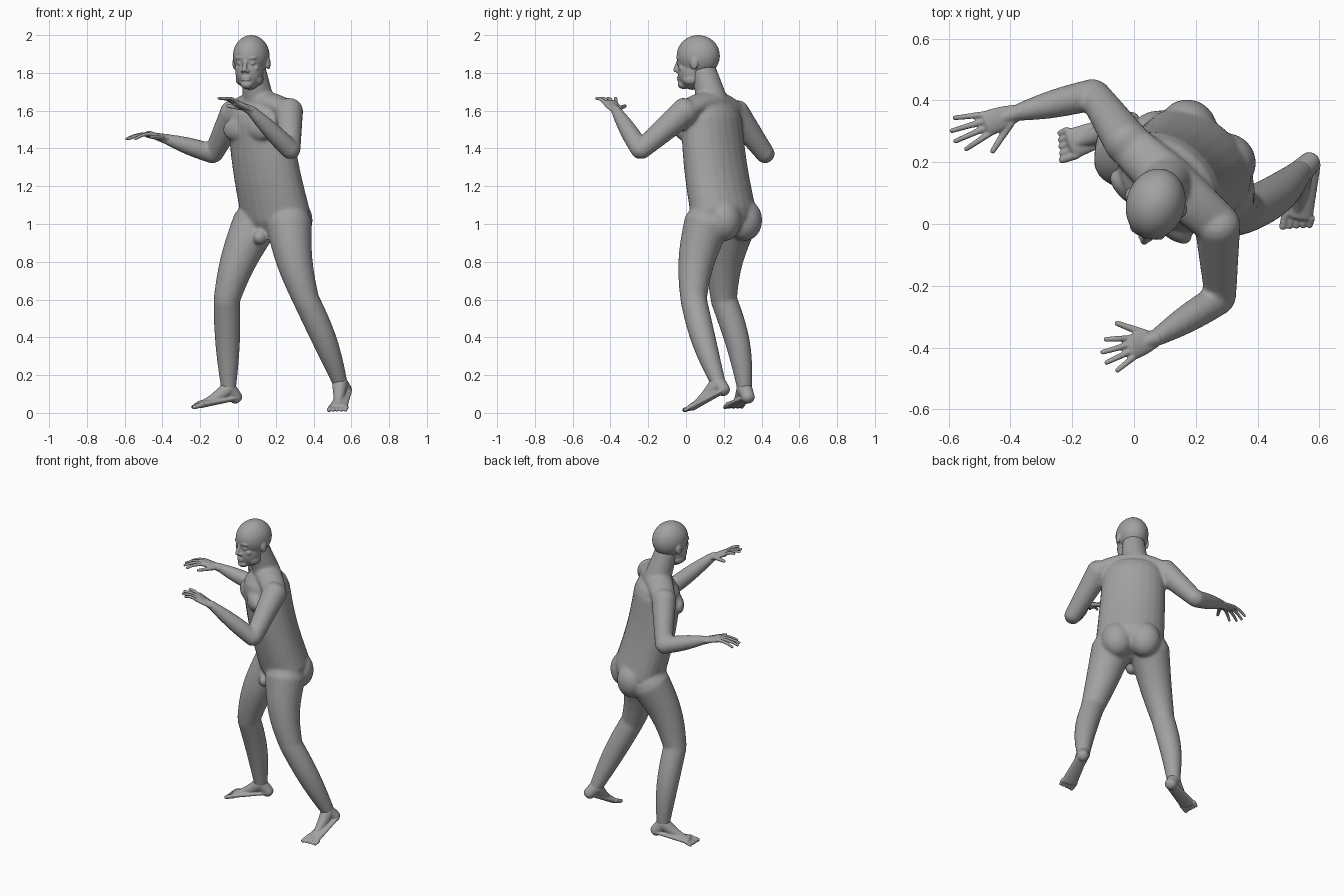
import bpy, bmesh, math
from mathutils import Vector, Matrix

cube = bpy.data.objects.get("Cube")
if cube:
    bpy.data.objects.remove(cube, do_unlink=True)

tone = (0.36, 0.36, 0.36, 1)
grey = bpy.data.materials.new("plain grey")
grey.use_nodes = True
grey.diffuse_color = tone
grey.node_tree.nodes["Principled BSDF"].inputs["Base Color"].default_value = tone

UP = Vector((0, 0, 1))
FACING = Vector((-.66, -.75, 0))


def frame(origin, yaw):
    """Local frame whose -y axis is the facing direction."""
    return Matrix.Translation(origin) @ Matrix.Rotation(math.radians(yaw), 4, 'Z')


def ball(bm, space, position, radii):
    matrix = space @ Matrix.Translation(position) @ Matrix.Diagonal(radii).to_4x4()
    bmesh.ops.create_icosphere(bm, subdivisions=4, radius=1, matrix=matrix)


def limb(bm, start, end, thick, thin, bulge=0, bow=(0, 0, 0), flat=1, front=UP,
         sides=24, steps=12):
    """Tapered, bowed, dome-ended form; flat squeezes it along the front vector."""
    start, end, bow = Vector(start), Vector(end), Vector(bow)
    rings = []

    def add_ring(t, scale=1, overshoot=0):
        swell = math.sin(math.pi * t)
        tangent = (end - start + bow * math.pi * math.cos(math.pi * t)).normalized()
        radius = thick + (thin - thick) * t + bulge * swell
        centre = start.lerp(end, t) + bow * swell + tangent * overshoot * radius * flat
        side = front.cross(tangent).normalized()
        ahead = tangent.cross(side) * flat
        angles = [math.tau * k / sides for k in range(sides)]
        rings.append([bm.verts.new(centre + (side * math.cos(a) + ahead * math.sin(a))
                                   * radius * scale) for a in angles])

    dome = [(math.cos(a), math.sin(a) * .8) for a in (.45, .9, 1.3)]
    for scale, height in reversed(dome):
        add_ring(0, scale, -height)
    for k in range(steps + 1):
        add_ring(k / steps)
    for scale, height in dome:
        add_ring(1, scale, height)
    for lower, upper in zip(rings, rings[1:]):
        for k in range(sides):
            n = (k + 1) % sides
            bm.faces.new((lower[k], lower[n], upper[n], upper[k]))
    bm.faces.new(reversed(rings[0]))
    bm.faces.new(rings[-1])


def finish(bm, name, voxel, smoothing):
    """Fuse the overlapping forms into one smooth skin."""
    bmesh.ops.recalc_face_normals(bm, faces=bm.faces)
    mesh = bpy.data.meshes.new(name)
    bm.to_mesh(mesh)
    bm.free()
    mesh.materials.append(grey)
    mesh.shade_smooth()
    part = bpy.data.objects.new(name, mesh)
    bpy.context.scene.collection.objects.link(part)
    fuse = part.modifiers.new("fuse", 'REMESH')
    fuse.mode = 'VOXEL'
    fuse.voxel_size = voxel
    fuse.use_smooth_shade = True
    soften = part.modifiers.new("soften", 'SMOOTH')
    soften.factor = .5
    soften.iterations = smoothing


def directions(back, tip, sign):
    """Level forward direction, and the direction towards the thumb or big toe."""
    forward = tip - back
    forward.z = 0
    forward.normalize()
    return forward, forward.cross(UP) * sign


def build_hand(name, wrist, knuckles, sign, reach, lift):
    bm = bmesh.new()
    forward, across = directions(wrist, knuckles, sign)
    limb(bm, wrist, knuckles, .028, .042, bulge=.003, flat=.45)
    limb(bm, wrist, wrist.lerp(knuckles, .5), .027, .02)
    # Four fingers fan out from the knuckles
    for place in (-1.5, -.5, .5, 1.5):
        base = knuckles + across * place * .021
        length = reach - .012 * place ** 2
        tip = knuckles + forward * length + across * place * .036 + UP * lift
        limb(bm, base, tip, .011, .008, bow=UP * .008, sides=12)
    # Thumb
    base = wrist.lerp(knuckles, .3) + across * .025
    tip = knuckles + forward * .015 + across * .09 - UP * .015
    limb(bm, base, tip, .014, .009, sides=12)
    finish(bm, name, .004, 3)


def build_foot(name, ankle, heel, toe_base, sign):
    bm = bmesh.new()
    forward, across = directions(heel, toe_base, sign)
    limb(bm, ankle, heel, .04, .035)
    limb(bm, heel, toe_base, .036, .05, flat=.4)
    limb(bm, ankle, toe_base, .042, .016, bow=UP * -.012)
    # Toes, from the big one outwards
    for k in range(5):
        spread = across * (.038 - .021 * k)
        tip = toe_base + forward * (.05 - .006 * k) + spread - UP * .015
        thick = .012 if k else .015
        limb(bm, toe_base + spread, tip, thick, thick * .8, sides=12)
    finish(bm, name, .004, 4)


# Torso, turned towards the figure's right
body = bmesh.new()
neck_base = Vector((.11, .14, 1.65))
limb(body, (.2, .2, 1.05), (.115, .135, 1.55), .205, .19,
     bow=(-.01, -.01, 0), flat=.72, front=FACING)
limb(body, neck_base, (.08, .09, 1.82), .082, .067)
chest, hips = frame((.12, .13, 1.5), -41), frame((.19, .2, 1), -41)
for side in (-1, 1):
    ball(body, chest, (side * .085, -.1, 0), (.085, .04, .06))
    ball(body, hips, (side * .083, .075, .02), (.095, .09, .11))
ball(body, hips, (0, -.11, -.07), (.035, .04, .04))

# Arms and legs, each joined at its bend
left_wrist, right_wrist = Vector((.07, -.37, 1.6)), Vector((-.38, .36, 1.45))
left_ankle, right_ankle = Vector((.54, .17, .16)), Vector((-.05, .31, .13))
arms = [((.27, 0, 1.6), (.28, -.24, 1.39), left_wrist),
        ((-.02, .26, 1.59), (-.13, .42, 1.37), right_wrist)]
legs = [((.27, .11, 1), (.36, .04, .6), left_ankle, (.01, -.01, 0)),
        ((.09, .25, 1), (-.06, .2, .6), right_ankle, (0, .02, 0))]
for shoulder, elbow, wrist in arms:
    limb(body, neck_base, shoulder, .085, .072, bow=UP * .01, flat=.7)
    limb(body, shoulder, elbow, .075, .051)
    limb(body, elbow, wrist, .051, .028, bulge=.007)
for hip, knee, ankle, shin_bow in legs:
    limb(body, hip, knee, .122, .07, bow=(-.015, -.02, 0))
    limb(body, knee, ankle, .07, .04, bulge=.01, bow=shin_bow)
finish(body, "body", .009, 8)

# Head: skull, face, chin, brow and nose
head = bmesh.new()
face = frame((.07, .065, 1.88), -17)
ball(head, face, (0, 0, .01), (.095, .116, .11))
ball(head, face, (0, -.033, -.07), (.074, .078, .1))
ball(head, face, (0, -.08, -.14), (.034, .032, .026))
ball(head, face, (0, -.094, 0), (.06, .022, .014))
limb(head, face @ Vector((0, -.106, -.01)), face @ Vector((0, -.126, -.066)), .01, .013)
# Lips
for height in (-.104, -.116):
    ball(head, face, (0, -.103, height), (.026, .014, .007))
# Eyes, nostrils, cheeks, jaw and ears
for side in (-1, 1):
    ball(head, face, (side * .034, -.094, -.03), (.015, .014, .01))
    ball(head, face, (side * .014, -.113, -.07), (.01, .012, .01))
    ball(head, face, (side * .045, -.075, -.055), (.022, .02, .017))
    ball(head, face, (side * .05, -.03, -.115), (.024, .04, .03))
    ball(head, face, (side * .093, .005, -.03), (.011, .021, .033))
finish(head, "head", .005, 3)

# Hands and feet
build_hand("left_hand", left_wrist, Vector((-.01, -.4, 1.64)), 1, .095, .025)
build_hand("right_hand", right_wrist, Vector((-.475, .325, 1.475)), -1, .12, -.025)
build_foot("left_foot", left_ankle, Vector((.57, .2, .12)), Vector((.53, .03, .03)), 1)
build_foot("right_foot", right_ankle, Vector((-.01, .33, .08)), Vector((-.2, .26, .045)), -1)
